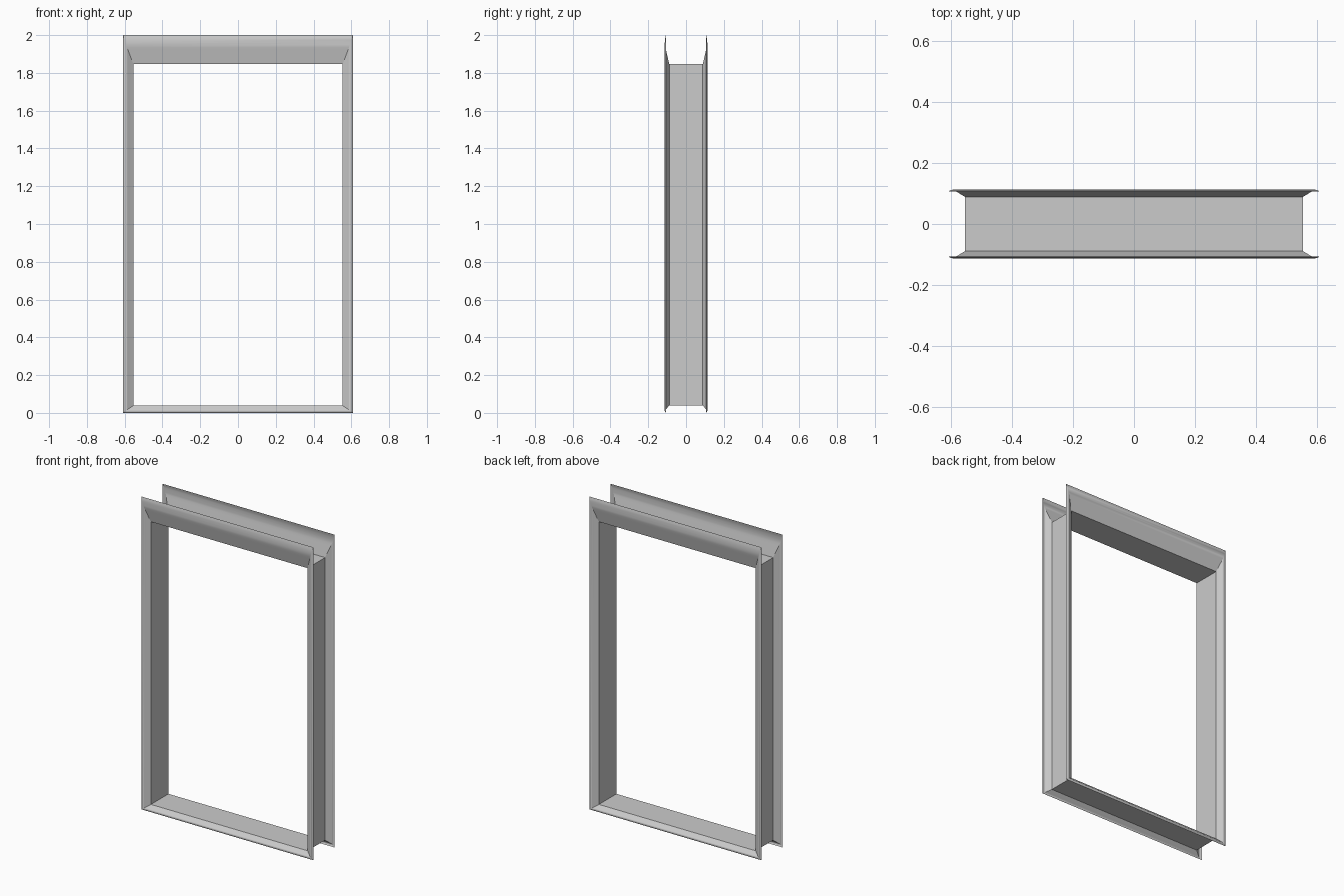
import bpy, bmesh, math

if "Cube" in bpy.data.objects:
    bpy.data.objects.remove(bpy.data.objects["Cube"])

# Rectangular rings: half width, bottom, top
OUTER = (0.609, 0.0, 2.0)
MID = (0.583, 0.019, 1.923)
INNER = (0.554, 0.039, 1.846)
EDGE_Y, BULGE, JAMB_Y, STEPS = 0.1065, 0.006, 0.0885, 6


def mix(a, b, t):
    return tuple(p + (q - p) * t for p, q in zip(a, b))


# Front half of the section: gently bowed trim face, then bevel to the jamb
half = []
for i in range(STEPS + 1):
    t = i / STEPS
    half.append((mix(OUTER, MID, t), -(EDGE_Y + BULGE * math.sin(math.pi * t))))
half.append((INNER, -JAMB_Y))
section = half + [(r, -y) for r, y in reversed(half)]

# Sweep the section around the opening as one thin open shell
bm = bmesh.new()
rings = []
for (w, lo, hi), y in section:
    rings.append([bm.verts.new((x, y, z))
                  for x, z in ((-w, lo), (w, lo), (w, hi), (-w, hi))])
for a, b in zip(rings, rings[1:]):
    for i in range(4):
        j = (i + 1) % 4
        bm.faces.new((a[i], a[j], b[j], b[i]))

mesh = bpy.data.meshes.new("door_frame")
bm.to_mesh(mesh)
bm.free()
frame = bpy.data.objects.new("door_frame", mesh)
bpy.context.collection.objects.link(frame)

# Smooth the bowed trim, keep corners crisp
bpy.context.view_layer.objects.active = frame
frame.select_set(True)
bpy.ops.object.shade_smooth_by_angle(angle=math.radians(25))
